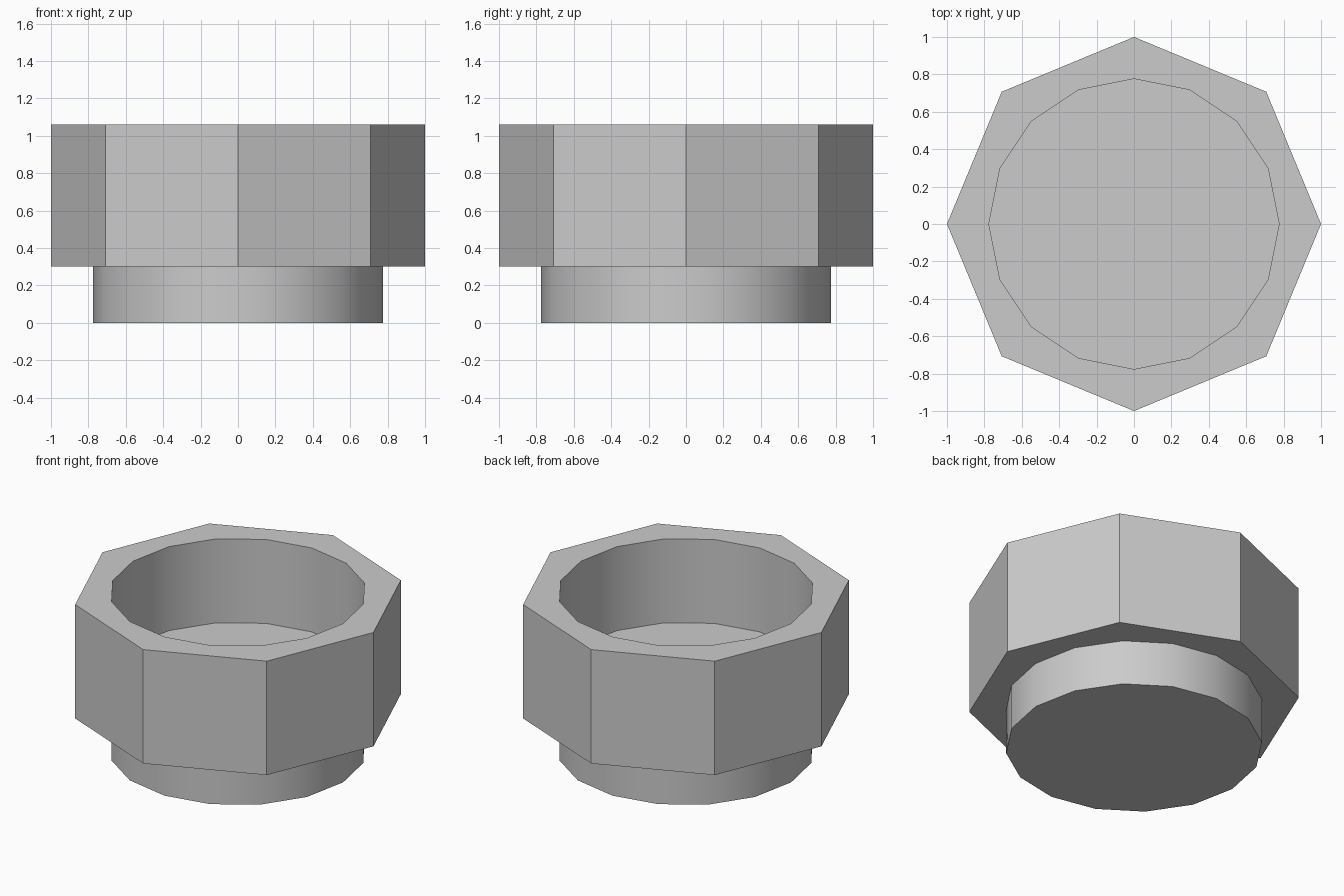
import bpy
import bmesh
from math import cos, sin, tau, radians

if "Cube" in bpy.data.objects:
    bpy.data.objects.remove(bpy.data.objects["Cube"])

# Section from base centre, up the outside, over the rim, down into the bore:
# (sides, radius, z)
SECTIONS = [
    (16, 0.776, 0.00),   # round base
    (16, 0.776, 0.30),
    (8, 1.000, 0.30),    # octagonal collar
    (8, 1.000, 1.06),
    (16, 0.776, 1.06),   # bore rim
    (16, 0.776, 0.50),   # bore floor
]


def ring(bm, sides, radius, z):
    return [bm.verts.new((radius * cos(tau * i / sides), radius * sin(tau * i / sides), z))
            for i in range(sides)]


def bridge(bm, a, b):
    """Join two rings; where the side counts differ, each face spans one coarse side."""
    n = min(len(a), len(b))

    def span(r, i):
        k = len(r) // n
        return [r[(i * k + j) % len(r)] for j in range(k + 1)]

    for i in range(n):
        bm.faces.new(span(a, i) + span(b, i)[::-1])


# Octagonal cup: one closed shell
bm = bmesh.new()
rings = [ring(bm, *s) for s in SECTIONS]
for lower, upper in zip(rings, rings[1:]):
    bridge(bm, lower, upper)
bm.faces.new(rings[0])    # underside
bm.faces.new(rings[-1])   # bore floor
bmesh.ops.recalc_face_normals(bm, faces=bm.faces)

mesh = bpy.data.meshes.new("octagonal_cup")
bm.to_mesh(mesh)
bm.free()
cup = bpy.data.objects.new("octagonal_cup", mesh)
bpy.context.collection.objects.link(cup)

# Round walls smooth, octagon faces flat
bpy.context.view_layer.objects.active = cup
cup.select_set(True)
bpy.ops.object.shade_smooth_by_angle(angle=radians(30))
